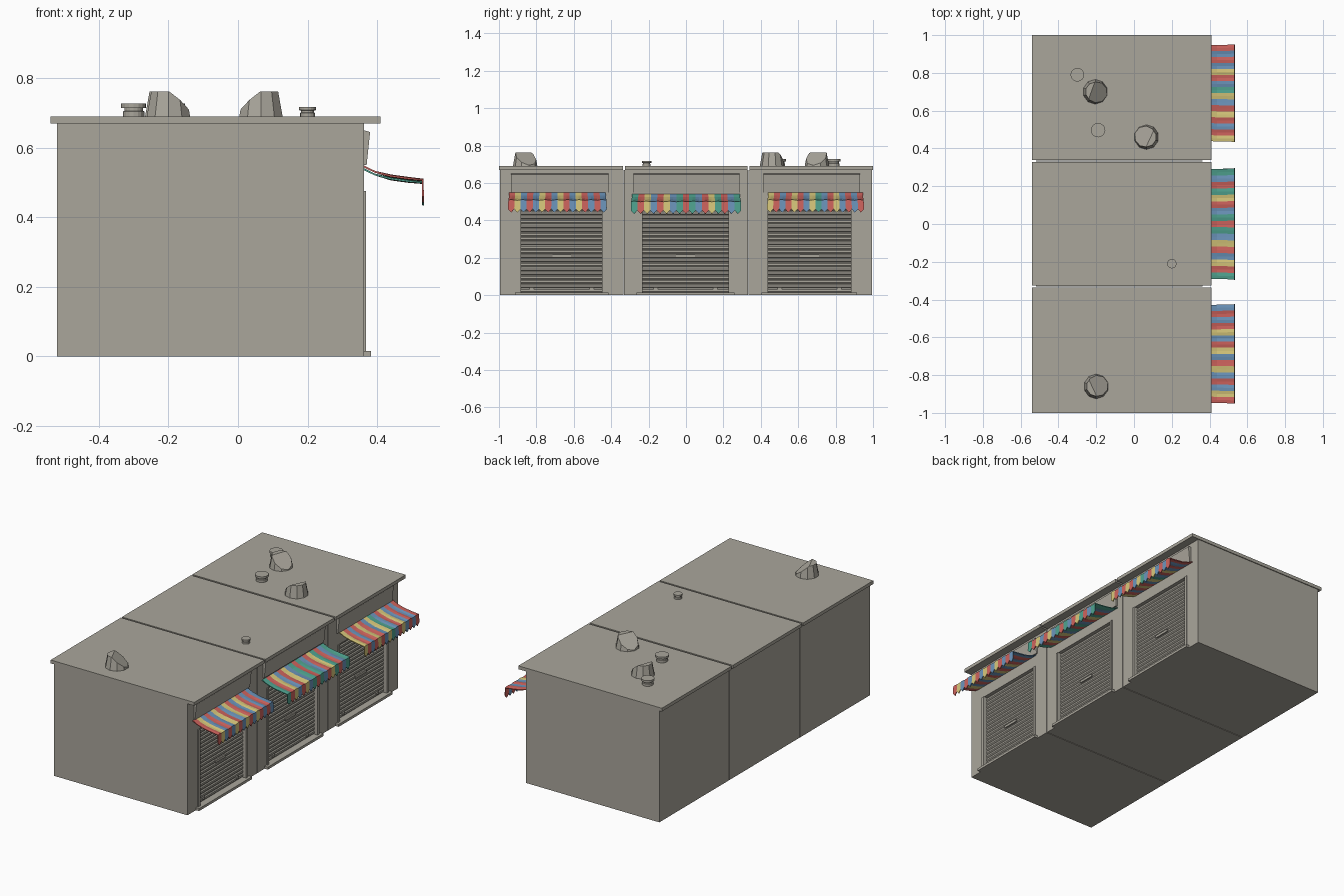
import bpy, bmesh, math
from mathutils import Vector, Matrix

if "Cube" in bpy.data.objects:
    bpy.data.objects.remove(bpy.data.objects["Cube"])


def material(name, rgb):
    m = bpy.data.materials.new(name)
    m.diffuse_color = (*rgb, 1.0)
    m.use_nodes = True
    m.node_tree.nodes["Principled BSDF"].inputs["Base Color"].default_value = m.diffuse_color
    return m


GREY = material("concrete grey", (0.40, 0.38, 0.33))
STRIPES = {
    "R": material("awning red", (0.62, 0.125, 0.11)),
    "B": material("awning blue", (0.15, 0.30, 0.50)),
    "Y": material("awning yellow", (0.69, 0.58, 0.20)),
    "T": material("awning teal", (0.08, 0.37, 0.28)),
}


def finish(name, bm, mats):
    bmesh.ops.recalc_face_normals(bm, faces=bm.faces[:])
    me = bpy.data.meshes.new(name)
    bm.to_mesh(me)
    bm.free()
    for m in mats:
        me.materials.append(m)
    ob = bpy.data.objects.new(name, me)
    bpy.context.collection.objects.link(ob)
    return ob


def box(name, x, y, z):
    """Box from (min, max) pairs."""
    bm = bmesh.new()
    bmesh.ops.create_cube(bm, size=1)
    for v in bm.verts:
        v.co = Vector([(a + b) / 2 + c * (b - a) for (a, b), c in zip((x, y, z), v.co)])
    return finish(name, bm, [GREY])


def extrude_y(name, profile, y0, y1):
    """Extrude a closed x-z profile along y."""
    bm = bmesh.new()
    f = bm.faces.new([bm.verts.new((x, y0, z)) for x, z in profile])
    r = bmesh.ops.extrude_face_region(bm, geom=[f])
    moved = [g for g in r["geom"] if isinstance(g, bmesh.types.BMVert)]
    bmesh.ops.translate(bm, verts=moved, vec=(0, y1 - y0, 0))
    return finish(name, bm, [GREY])


def shutter(name, y0, y1, z0, z1, slats=20):
    # corrugated roller door: overlapping slats
    h = (z1 - z0) / slats
    prof = [(0.32, z1), (0.32, z0)]
    for i in range(slats):
        z = z0 + i * h
        prof += [(0.341, z), (0.346, z + h * 0.25), (0.346, z + h * 0.7), (0.341, z + h * 0.96)]
    prof.append((0.341, z1))
    extrude_y(name, prof, y0, y1)


def awning(name, y0, y1, pattern, drop):
    # sagging striped cloth with a jagged hanging valance
    prof = [(0.355, 0.552), (0.395, 0.533), (0.44, 0.521), (0.49, 0.514), (0.533, 0.509), (0.535, 0.45)]
    keys = list(STRIPES)
    n = len(pattern) * 2
    bm = bmesh.new()
    cols = []
    for i in range(n + 1):
        t = i / n
        col = []
        for k, (x, z) in enumerate(prof):
            flare = 1 + 0.025 * k / 5
            y = (y0 + y1) / 2 + (t - 0.5) * (y1 - y0) * flare
            if k == len(prof) - 1:
                z += -0.008 if i % 2 else 0.010
            elif k > 1:
                z += 0.002 * math.sin(i * 1.7)
            col.append(bm.verts.new((x, y, z - drop)))
        cols.append(col)
    for i in range(n):
        for k in range(len(prof) - 1):
            f = bm.faces.new((cols[i][k], cols[i][k + 1], cols[i + 1][k + 1], cols[i + 1][k]))
            f.material_index = keys.index(pattern[i // 2])
    ob = finish(name, bm, list(STRIPES.values()))
    mod = ob.modifiers.new("thickness", "SOLIDIFY")
    mod.thickness = 0.005
    mod.offset = -1


def slanted_vent(name, x, y, high_angle):
    # tapered flue sliced by a sloping plane
    bm = bmesh.new()
    bmesh.ops.create_cone(bm, cap_ends=True, segments=10, radius1=0.066, radius2=0.052, depth=0.075)
    bmesh.ops.translate(bm, verts=bm.verts[:], vec=(0, 0, 0.0375))
    d = Vector((math.cos(high_angle), math.sin(high_angle), 0))
    r = bmesh.ops.bisect_plane(bm, geom=bm.verts[:] + bm.edges[:] + bm.faces[:], dist=1e-5,
                               plane_co=d * 0.02 + Vector((0, 0, 0.075)),
                               plane_no=Vector((-d.x * 0.80, -d.y * 0.80, 1)).normalized(),
                               clear_outer=True)
    cut = [g for g in r["geom_cut"] if isinstance(g, bmesh.types.BMEdge)]
    bmesh.ops.holes_fill(bm, edges=cut, sides=0)
    bmesh.ops.translate(bm, verts=bm.verts[:], vec=(x, y, 0.687))
    finish(name, bm, [GREY])


def cap_vent(name, x, y, r, h):
    # round stub with a narrow neck and wider cap, turned from a profile
    prof = [(r * 0.85, 0), (r * 0.85, h * 0.4), (r * 0.75, h * 0.45), (r * 0.75, h * 0.65), (r, h * 0.68), (r, h)]
    n = 16
    bm = bmesh.new()
    rings = [[bm.verts.new((x + q * math.cos(2 * math.pi * i / n), y + q * math.sin(2 * math.pi * i / n), 0.689 + z))
              for i in range(n)] for q, z in prof]
    for a, b in zip(rings, rings[1:]):
        for i in range(n):
            bm.faces.new((a[i], a[(i + 1) % n], b[(i + 1) % n], b[i]))
    bm.faces.new(rings[0])
    bm.faces.new(rings[-1])
    finish(name, bm, [GREY])


# unit: wall span, roof span, door span, awning span, sign span, stripe order, awning drop
UNITS = [
    ("left", (-0.995, -0.335), (-1.0, -0.336), (-0.89, -0.44), (-0.945, -0.43), (-0.935, -0.415),
     "RYBRBYRBYRBYRBRB", 0.0),
    ("middle", (-0.331, 0.331), (-0.326, 0.328), (-0.24, 0.235), (-0.288, 0.288), (-0.28, 0.285),
     "TRYBRYBTRTBRYTRBT", 0.008),
    ("right", (0.335, 0.995), (0.339, 1.0), (0.43, 0.89), (0.44, 0.945), (0.415, 0.93),
     "YRBRYRBYTBRYBRBR", 0.0),
]
for n, wall, roof, door, awn, sign, pattern, drop in UNITS:
    dz = 0.475
    # shell, piers and lintel around the recessed door
    box(n + "_shop_body", (-0.52, 0.33), wall, (0, 0.67))
    box(n + "_pier_a", (0.33, 0.362), (wall[0], door[0]), (0, 0.67))
    box(n + "_pier_b", (0.33, 0.362), (door[1], wall[1]), (0, 0.67))
    box(n + "_lintel", (0.33, 0.362), door, (dz, 0.67))
    box(n + "_roof_slab", (-0.54, 0.41), roof, (0.67, 0.69))
    # sign board leaning outward
    extrude_y(n + "_sign_board", [(0.355, 0.55), (0.370, 0.55), (0.380, 0.645), (0.355, 0.652)], *sign)
    # shutter, guide rails, sill and fittings
    shutter(n + "_shutter", door[0], door[1], 0.015, dz)
    for tag, y in (("a", door[0]), ("b", door[1])):
        box(n + "_guide_rail_" + tag, (0.335, 0.368), (y - 0.008, y + 0.008), (0.015, dz))
    box(n + "_sill", (0.33, 0.383), (door[0] - 0.025, door[1] + 0.025), (0, 0.015))
    c = (door[0] + door[1]) / 2
    box(n + "_door_handle", (0.34, 0.352), (c - 0.05, c + 0.05), (0.202, 0.217))
    for s in (-1, 1):
        y = c + s * 0.16
        box(n + "_door_lock", (0.34, 0.351), (y - 0.012, y + 0.012), (0.028, 0.04))
    awning(n + "_awning", awn[0], awn[1], pattern, drop)

# rooftop vents
slanted_vent("slanted_vent_left", -0.20, -0.86, math.radians(205))
slanted_vent("slanted_vent_right", -0.205, 0.70, math.radians(160))
slanted_vent("slanted_vent_front", 0.066, 0.46, math.radians(-25))
cap_vent("cap_vent_back", -0.30, 0.79, 0.036, 0.038)
cap_vent("cap_vent_centre", -0.19, 0.497, 0.038, 0.038)
cap_vent("cap_vent_small", 0.20, -0.21, 0.025, 0.028)
